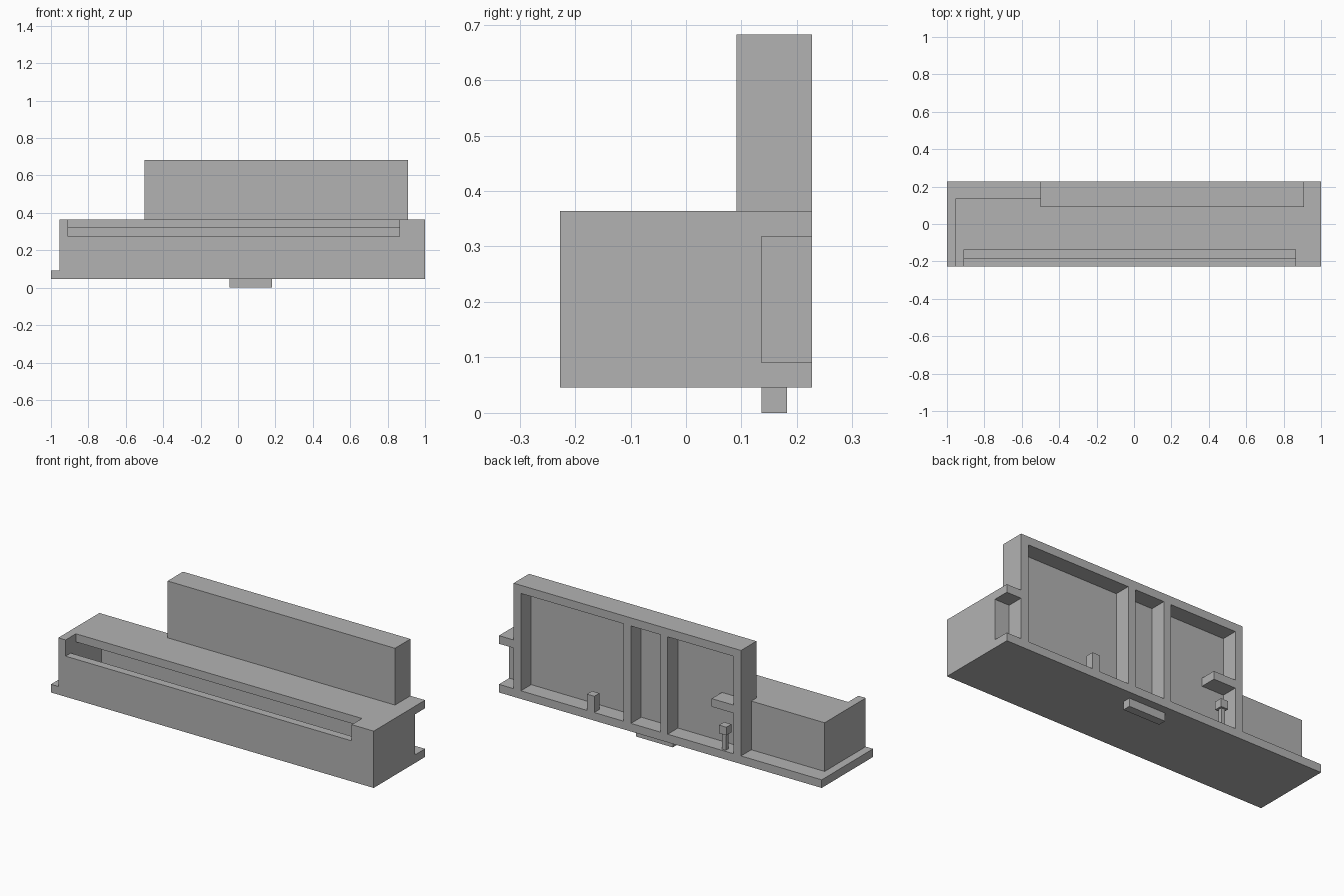
import bpy
import bmesh
from mathutils import Vector

cube = bpy.data.objects.get("Cube")
if cube:
    bpy.data.objects.remove(cube, do_unlink=True)

U = 1 / 22  # building module

grey = bpy.data.materials.new("plain grey")
grey.use_nodes = True
COLOUR = (0.45, 0.45, 0.45, 1)
grey.diffuse_color = COLOUR
grey.node_tree.nodes["Principled BSDF"].inputs["Base Color"].default_value = COLOUR


def box(name, x, y, z):
    """Box spanning the given (low, high) ranges in modules."""
    bm = bmesh.new()
    bmesh.ops.create_cube(bm, size=1)
    for v in bm.verts:
        v.co = Vector([(a + b) / 2 + c * (b - a) for (a, b), c in zip((x, y, z), v.co)]) * U
    mesh = bpy.data.meshes.new(name)
    bm.to_mesh(mesh)
    bm.free()
    mesh.materials.append(grey)
    obj = bpy.data.objects.new(name, mesh)
    bpy.context.collection.objects.link(obj)
    return obj


# Base slab with the small tab beneath it
box("base_slab", (-22, 22), (-5, 5), (1, 2))
box("bottom_tab", (-1, 4), (3, 4), (0, 1))

# Hollow front body with a long open slot along its upper front edge
box("right_end_wall", (-21, -20), (-5, 3), (2, 8))
box("left_end_wall", (19, 22), (-5, 3), (2, 7))
box("front_wall", (-20, 19), (-5, -4), (2, 6))
box("inner_wall", (-20, 19), (2, 3), (2, 7))
box("roof", (-20, 19), (-3, 3), (7, 8))
box("left_roof_front", (19, 20), (-5, 3), (7, 8))
box("left_roof", (20, 22), (-5, 5), (7, 8))

# Tall rear panel and its compartment frame
box("upper_panel", (-11, 20), (2, 3), (8, 15))
box("frame_header", (-11, 20), (3, 5), (14, 15))
for i, left in enumerate((-11, -1, 4, 19)):
    box(f"frame_upright_{i + 1}", (left, left + 1), (3, 5), (2, 14))

# Fittings inside the compartments
box("shelf", (-10, -7), (3, 5), (7, 8))
box("short_post", (9, 10), (4, 5), (2, 4))
box("lamp_stem", (-8.75, -8.25), (4.25, 4.75), (2, 4))
box("lamp_head", (-9, -8), (4, 5), (4, 5))
